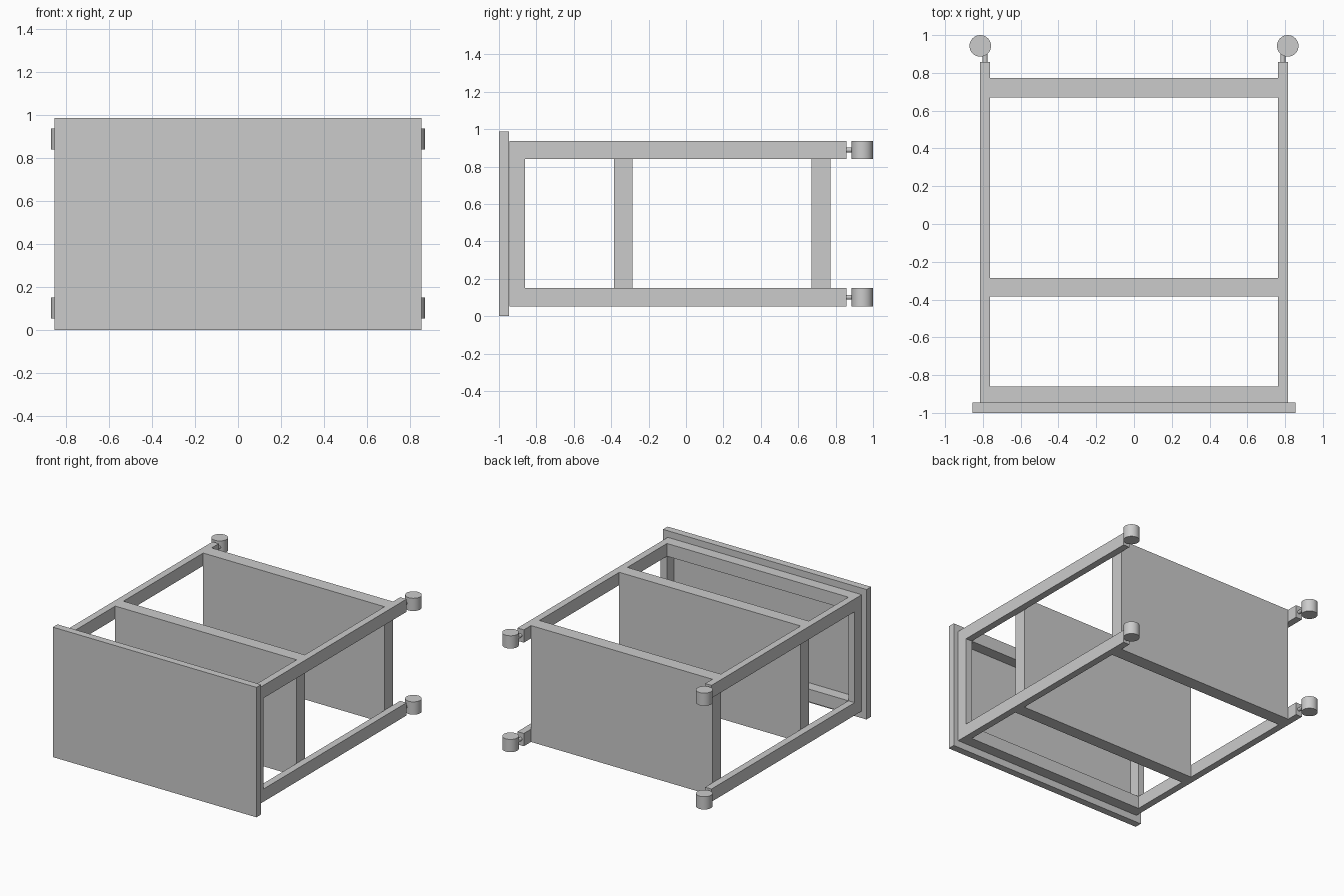
import bpy, math

if "Cube" in bpy.data.objects:
    bpy.data.objects.remove(bpy.data.objects["Cube"])

LEG_X0, LEG_X1 = 0.762, 0.815        # inner and outer faces of the legs
LOW, HIGH = (0.053, 0.15), (0.84, 0.937)  # height bands of the two frames


def box(name, x, y, z):
    """Box from (min, max) ranges on each axis."""
    bpy.ops.mesh.primitive_cube_add(size=1, location=[(a + b) / 2 for a, b in (x, y, z)])
    ob = bpy.context.object
    ob.name = name
    ob.scale = [b - a for a, b in (x, y, z)]
    bpy.ops.object.transform_apply(location=False, rotation=False, scale=True)
    return ob


def cylinder(name, radius, depth, loc, rot=(0, 0, 0), verts=32):
    bpy.ops.mesh.primitive_cylinder_add(vertices=verts, radius=radius, depth=depth,
                                        location=loc, rotation=rot)
    ob = bpy.context.object
    ob.name = name
    bpy.ops.object.shade_smooth_by_angle(angle=math.radians(30))
    return ob


# Table top (standing upright, as the cart lies on its side)
box("table_top", (-0.855, 0.855), (-1.0, -0.945), (0.0, 0.987))

# Shelves between the legs
for name, y in (("middle_shelf", (-0.385, -0.287)), ("lower_shelf", (0.67, 0.772))):
    box(name, (-LEG_X0, LEG_X0), y, (LOW[0], HIGH[1]))

# Long apron rails under the top
for z in (LOW, HIGH):
    box("long_apron", (-LEG_X0, LEG_X0), (-0.945, -0.86), z)

for s in (-1, 1):
    side = sorted((s * LEG_X0, s * LEG_X1))
    # Short apron rail joining the two legs of a side
    box("short_apron", side, (-0.945, -0.86), (LOW[1], HIGH[0]))
    for z in (LOW, HIGH):
        mid = sum(z) / 2
        box("leg", side, (-0.945, 0.858), z)
        # Caster wheel with its stem
        cylinder("caster_stem", 0.013, 0.08, (s * 0.788, 0.89, mid),
                 (math.pi / 2, 0, 0), 16)
        cylinder("caster_wheel", 0.057, z[1] - z[0], (s * 0.814, 0.943, mid))
